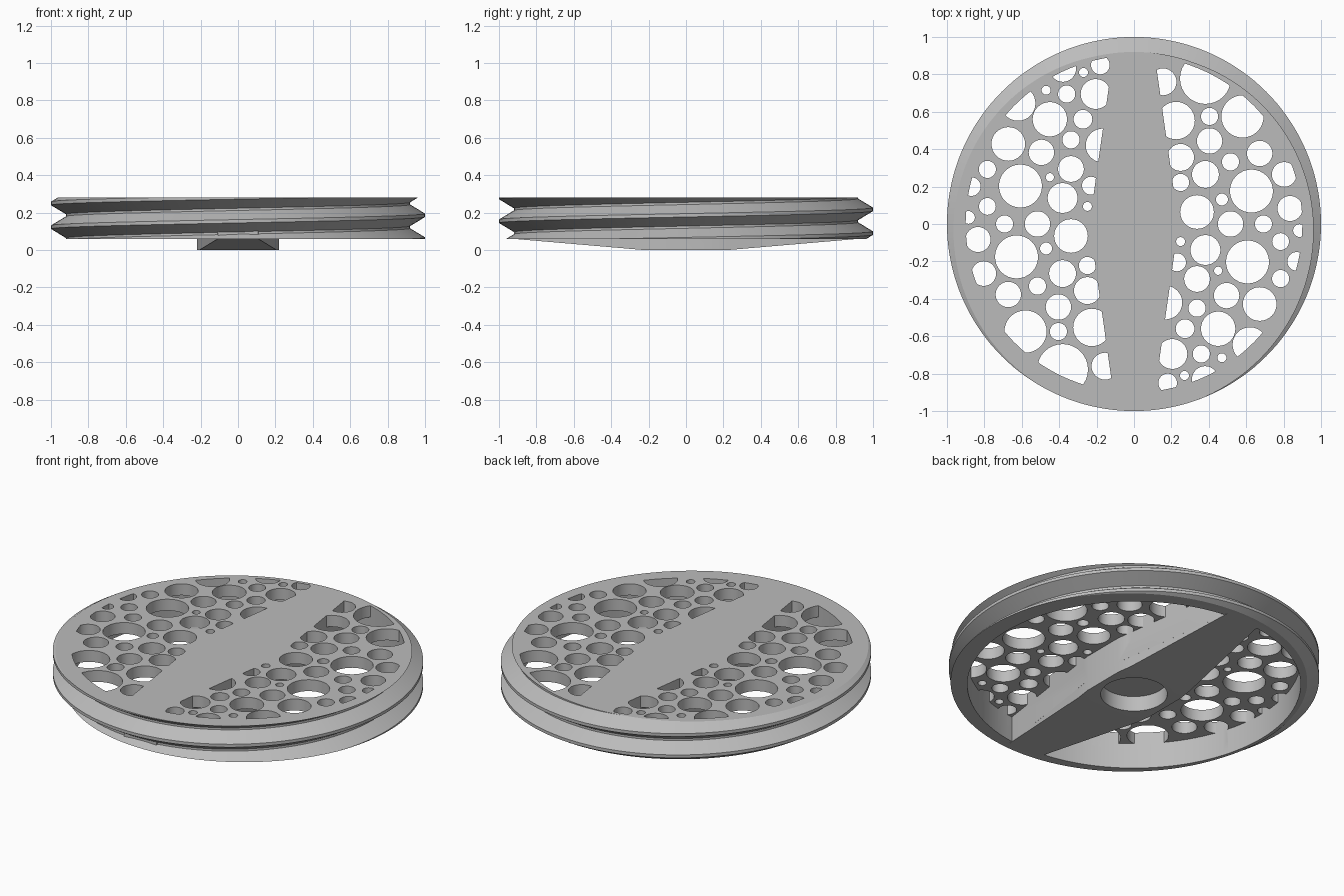
import bpy
import bmesh
from math import pi, sin, cos, tau, asin

cube = bpy.data.objects.get("Cube")
if cube:
    bpy.data.objects.remove(cube, do_unlink=True)

grey = bpy.data.materials.new("plain grey")
grey.use_nodes = True
colour = (0.5, 0.5, 0.5, 1)
grey.diffuse_color = colour
grey.node_tree.nodes["Principled BSDF"].inputs["Base Color"].default_value = colour

BOTTOM, TOP, PLATE = 0.06, 0.28, 0.212
POCKET = 0.9
PITCH, CREST_Z = 0.127, 0.186
CREST, ROOT = 0.009, 0.006          # half widths of the thread flats
OUTER, INNER = 1.0, 0.92
# crossbar stations: y, half width, underside height
BAR = [(0.13, 0.22, 0.0), (0.22, 0.207, 0.0), (0.92, 0.108, BOTTOM)]


def make_object(name, bm):
    bmesh.ops.recalc_face_normals(bm, faces=bm.faces)
    mesh = bpy.data.meshes.new(name)
    bm.to_mesh(mesh)
    bm.free()
    mesh.materials.append(grey)
    obj = bpy.data.objects.new(name, mesh)
    bpy.context.collection.objects.link(obj)
    return obj


def add_prism(bm, outline, low, high):
    """Extrude a closed outline of x, y points between two heights."""
    rings = [[bm.verts.new((x, y, z)) for x, y in outline] for z in (low, high)]
    n = len(outline)
    for ring in rings:
        bm.faces.new(ring)
    for i in range(n):
        j = (i + 1) % n
        bm.faces.new((rings[0][i], rings[0][j], rings[1][j], rings[1][i]))


def circle(x, y, r, n):
    return [(x + r * cos(tau * i / n), y + r * sin(tau * i / n)) for i in range(n)]


def combine(target, cutter, operation):
    """Apply a boolean and discard the helper."""
    mod = target.modifiers.new("cut", 'BOOLEAN')
    mod.operation = operation
    mod.solver = 'EXACT'
    mod.object = cutter
    bpy.context.view_layer.objects.active = target
    bpy.ops.object.modifier_apply(modifier=mod.name)
    bpy.data.objects.remove(cutter, do_unlink=True)


# Threaded disc: columns of points that follow the helix, clipped flat at both ends
def thread_radius(height):
    d = abs((height + PITCH / 2) % PITCH - PITCH / 2)
    t = (d - CREST) / (PITCH / 2 - CREST - ROOT)
    return OUTER + (INNER - OUTER) * min(max(t, 0), 1)


def threaded_disc(columns=144):
    bm = bmesh.new()
    offsets = (-CREST, CREST, PITCH / 2 - ROOT, PITCH / 2 + ROOT)
    previous = None
    for i in range(columns + 1):
        a = tau * i / columns
        start = CREST_Z + PITCH * i / columns
        column = []
        for turn in range(-3, 4):
            for off in offsets:
                z = min(max(start + turn * PITCH + off, BOTTOM), TOP)
                r = thread_radius(z - start)
                column.append(bm.verts.new((r * cos(a), r * sin(a), z)))
        if previous:
            for k in range(len(column) - 1):
                bm.faces.new((previous[k], column[k], column[k + 1], previous[k + 1]))
        previous = column
    bmesh.ops.remove_doubles(bm, verts=bm.verts, dist=1e-5)
    bmesh.ops.holes_fill(bm, edges=[e for e in bm.edges if e.is_boundary], sides=0)
    return make_object("threaded_lid", bm)


# Crossbar that tapers in plan and rises towards the rim
def crossbar():
    bm = bmesh.new()
    stations = [(-y, w, z) for y, w, z in reversed(BAR)] + BAR
    last = None
    for y, w, z in stations:
        ring = [bm.verts.new(p) for p in
                ((-w, y, z), (w, y, z), (w, y, BOTTOM + 0.05), (-w, y, BOTTOM + 0.05))]
        if last:
            for k in range(4):
                bm.faces.new((last[k], last[k - 1], ring[k - 1], ring[k]))
        else:
            bm.faces.new(ring)
        last = ring
    bm.faces.new(last)
    return make_object("crossbar", bm)


# The two open bays on either side of the crossbar
def bays(name, low, high):
    bm = bmesh.new()
    (y0, w0, _), _, (y1, w1, _) = BAR
    end = POCKET * 0.9925           # height where the bar side meets the rim wall
    w_end = w0 + (w1 - w0) * (end - y0) / (y1 - y0)
    half = asin(end / POCKET)
    arc = [-half + 2 * half * i / 64 for i in range(65)]
    edge = [(w_end, end), (w0, y0), (w0, -y0), (w_end, -end)]
    outline = [(POCKET * cos(a), POCKET * sin(a)) for a in arc[1:-1]] + edge
    add_prism(bm, outline, low, high)
    add_prism(bm, [(-x, -y) for x, y in outline], low, high)
    return make_object(name, bm)


# Round perforations on one side as x, y, radius; the other side is turned half way
HOLES = [
    (-.18, .85, .05), (-.27, .81, .024), (-.38, .83, .07), (-.47, .715, .024),
    (-.36, .695, .046), (-.205, .695, .08), (-.62, .645, .093), (-.45, .56, .092),
    (-.273, .56, .05), (-.672, .428, .09), (-.495, .383, .068), (-.337, .45, .046),
    (-.168, .42, .09), (-.784, .292, .046), (-.337, .294, .069), (-.45, .25, .022),
    (-.607, .203, .115), (-.23, .205, .048), (-.382, .139, .08), (-.249, .094, .024),
    (-.87, .2, .05), (-.784, .094, .045), (-.885, .035, .034), (-.692, 0, .046),
    (-.516, 0, .068), (-.337, -.064, .09), (-.834, -.083, .067), (-.47, -.131, .032),
    (-.628, -.176, .115), (-.803, -.265, .066), (-.249, -.222, .046), (-.382, -.265, .072),
    (-.516, -.332, .046), (-.249, -.356, .072), (-.672, -.377, .068), (-.404, -.444, .068),
    (-.225, -.553, .1), (-.404, -.575, .046), (-.58, -.575, .113), (-.382, -.778, .136),
    (-.155, -.76, .072),
]


def perforations():
    bm = bmesh.new()
    for x, y, r in HOLES:
        for side in (1, -1):
            add_prism(bm, circle(side * x, side * y, r, 32), PLATE - 0.05, TOP + 0.1)
    return make_object("perforations", bm)


def bore():
    bm = bmesh.new()
    add_prism(bm, circle(0, 0, 0.18, 64), -0.1, 0.09)
    return make_object("centre_bore", bm)


# Assemble the lid
lid = threaded_disc()
combine(lid, crossbar(), 'UNION')
combine(lid, bays("bays", -0.1, PLATE), 'DIFFERENCE')
holes = perforations()
combine(holes, bays("hole_limit", -0.2, TOP + 0.3), 'INTERSECT')
combine(lid, holes, 'DIFFERENCE')
combine(lid, bore(), 'DIFFERENCE')

# One material, smooth round walls with crisp edges
lid.data.materials.clear()
lid.data.materials.append(grey)
bpy.ops.object.select_all(action='DESELECT')
lid.select_set(True)
bpy.context.view_layer.objects.active = lid
bpy.ops.object.shade_smooth_by_angle(angle=pi / 6)
